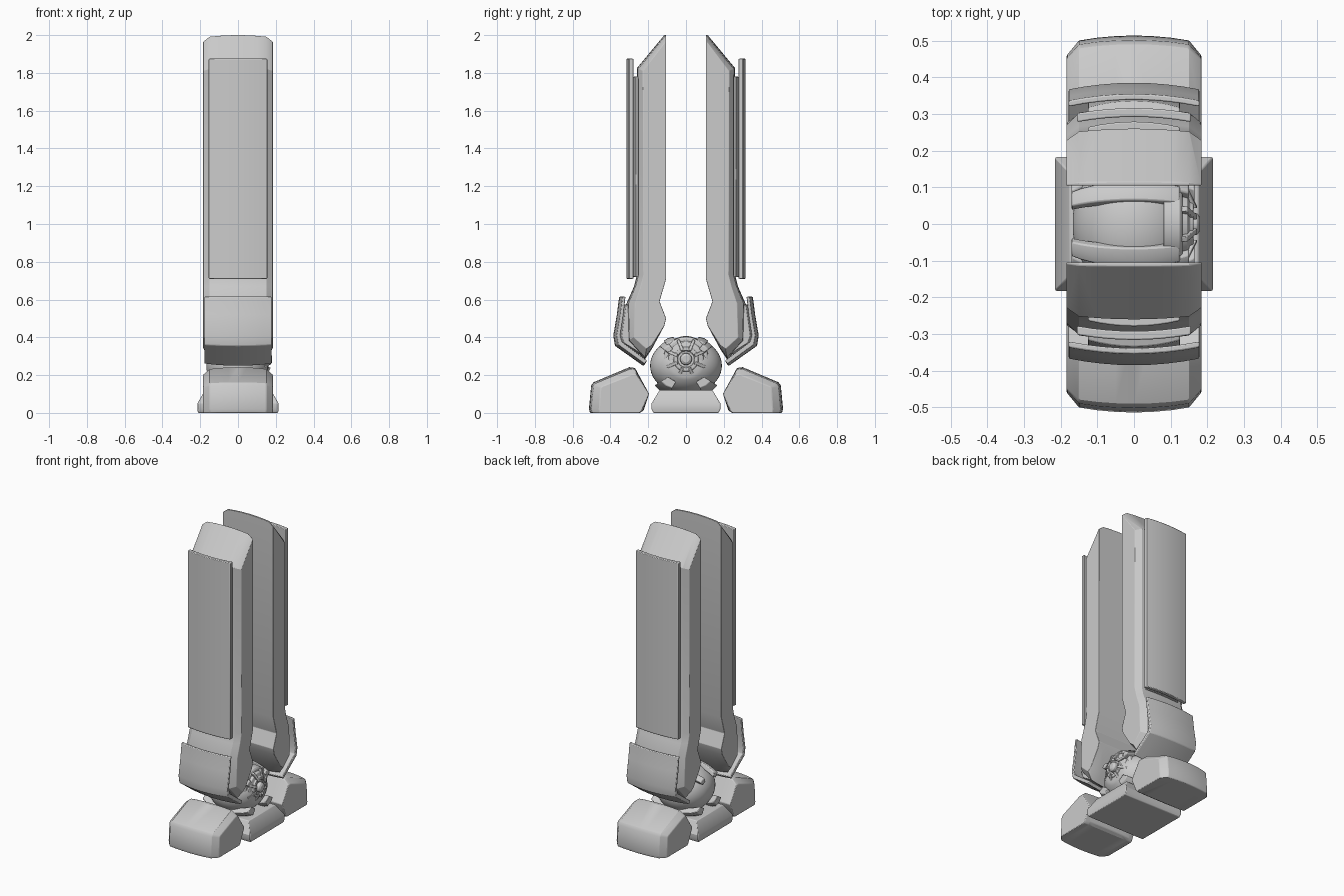
import bpy, bmesh, math
from math import sin, cos, radians, sqrt, pi

if "Cube" in bpy.data.objects:
    bpy.data.objects.remove(bpy.data.objects["Cube"])


def finish(name, bm, bevel=0.004, mirror=None, angle=30):
    bmesh.ops.recalc_face_normals(bm, faces=bm.faces)
    me = bpy.data.meshes.new(name)
    bm.to_mesh(me)
    bm.free()
    ob = bpy.data.objects.new(name, me)
    bpy.context.collection.objects.link(ob)
    if mirror:
        m = ob.modifiers.new("mirror", 'MIRROR')
        m.use_axis = mirror
        m.use_clip = False
        m.use_mirror_merge = False
    if bevel:
        b = ob.modifiers.new("bevel", 'BEVEL')
        b.width = bevel
        b.segments = 2
        b.limit_method = 'ANGLE'
        b.angle_limit = radians(35)
    bpy.ops.object.select_all(action='DESELECT')
    ob.select_set(True)
    bpy.context.view_layer.objects.active = ob
    bpy.ops.object.shade_smooth_by_angle(angle=radians(angle))
    return ob


def loft(name, sections, caps=True, **kw):
    """Skin a list of closed rings with the same point count."""
    bm = bmesh.new()
    rings = [[bm.verts.new(p) for p in s] for s in sections]
    n = len(rings[0])
    for a, b in zip(rings, rings[1:]):
        for i in range(n):
            j = (i + 1) % n
            bm.faces.new((a[i], a[j], b[j], b[i]))
    if caps:
        bm.faces.new(rings[0])
        bm.faces.new(rings[-1])
    return finish(name, bm, **kw)


def bowed(name, profile, stations, **kw):
    """Side profile (y, z, dy, dz); d is the inward shift scaled per x station."""
    st = [(-x, f) for x, f in reversed(stations) if x > 0] + stations
    secs = [[(x, y + dy * f, z + dz * f) for y, z, dy, dz in profile] for x, f in st]
    return loft(name, secs, mirror=(False, True, False), **kw)


def lathe_x(name, prof, zc, zs, steps=48, **kw):
    """Revolve (x, r) around an axis along x."""
    secs = [[(x, r * cos(2 * pi * i / steps), zc + zs * r * sin(2 * pi * i / steps))
             for i in range(steps)] for x, r in prof]
    return loft(name, secs, **kw)


CHAMFER = [(0, 0), (0.05, 0.03), (0.10, 0.11), (0.15, 0.25), (0.184, 1)]


def plain(w):
    return [(w * t, t * t) for t in (0, 0.25, 0.5, 0.75, 1)]


# Tall leg slab with angled shin end
bowed("leg_slab", [
    (.105, .71, 0, 0), (.105, 2.0, 0, -.035), (.115, 2.0, -.006, -.035),
    (.26, 1.825, -.032, -.015), (.26, .73, -.035, 0), (.275, .67, -.035, 0),
    (.315, .58, -.045, 0), (.308, .38, -.032, .02), (.22, .28, -.01, .06),
    (.18, .34, 0, .02), (.115, .46, 0, 0), (.105, .50, 0, 0), (.14, .59, 0, 0)],
    CHAMFER)

# Layered outer plates on the leg
bowed("leg_backing_plate", [
    (.25, .72, -.015, 0), (.25, 1.78, -.015, 0), (.279, 1.78, -.015, 0), (.279, .72, -.015, 0)],
    plain(.125))
bowed("leg_outer_panel", [
    (.292, .71, -.014, 0), (.292, 1.875, -.014, 0), (.316, 1.875, -.014, 0), (.316, .71, -.014, 0)],
    plain(.155))

# Curved shin guard and its backing
B = -.018
bowed("shin_guard", [
    (.338, .615, B, 0), (.354, .615, B, 0), (.366, .52, B, 0), (.385, .41, B, 0),
    (.376, .355, B, .006), (.225, .248, -.006, .012), (.212, .266, -.006, .012),
    (.355, .37, B, .006), (.365, .41, B, 0), (.348, .52, B, 0)],
    plain(.178))
bowed("shin_backing", [
    (.30, .58, B, 0), (.335, .57, B, 0), (.358, .41, B, 0), (.345, .37, B, 0),
    (.255, .305, B, .01), (.25, .33, B, 0)],
    plain(.125))

# Front and rear foot blocks
bowed("foot_block", [
    (.195, .10, 0, 0), (.225, .012, .01, 0), (.245, 0, 0, 0), (.508, 0, -.05, 0),
    (.514, .02, -.055, 0), (.502, .145, -.05, -.015), (.49, .162, -.045, -.022),
    (.30, .242, -.012, -.04), (.27, .238, -.006, -.035)],
    CHAMFER)

# Base plate under the joint
loft("joint_base", [[(-x, -y, z), (x, -y, z), (x, y, z), (-x, y, z)] for x, y, z in (
    (.212, .172, 0), (.215, .182, .02), (.215, .182, .05), (.175, .14, .12))])

# Ankle ball
ball = [(-.168 * cos(pi * i / 24), .19 * sin(pi * i / 24)) for i in range(1, 22)]
lathe_x("ankle_ball", ball, .25, .80, bevel=0)

# Stepped hub on the right side of the ball
lathe_x("hub", [(.08, .122), (.125, .118), (.132, .108), (.132, .095), (.146, .09),
                (.152, .068), (.162, .064), (.162, .046), (.152, .042), (.152, .032),
                (.172, .03), (.18, .018)], .285, 1, bevel=.002)

# Spokes around the hub
for k in range(8):
    a = radians(22.5 + 45 * k)
    ring = []
    for x, r in ((.12, .112), (.145, .108), (.172, .05), (.13, .045)):
        ring.append((x, r))
    secs = [[(x, r * cos(a) - s * sin(a), .285 + r * sin(a) + s * cos(a)) for x, r in ring]
            for s in (-.008, .008)]
    loft(f"hub_spoke_{k + 1}", secs, bevel=.002)


# Clamp bands over the ball, upper and lower pairs
def clamp(name, a0, a1, lift, x0, x1):
    secs = []
    for i in range(13):
        x = x0 + (x1 - x0) * i / 12
        r = .19 * sqrt(1 - (x / .25) ** 2)
        pts = [(a0, r - .025), (a1, r - .025), (a1, r + lift), ((a0 + a1) / 2, r + lift + .004),
               (a0, r + lift)]
        secs.append([(x, q * cos(radians(a)), .25 + .80 * q * sin(radians(a))) for a, q in pts])
    loft(name, secs, mirror=(False, True, False))


clamp("upper_clamp", 54, 71, .012, -.17, .125)
clamp("upper_clamp_tab", 42, 58, .006, .06, .15)
clamp("lower_clamp", -64, -38, .022, -.17, .165)
